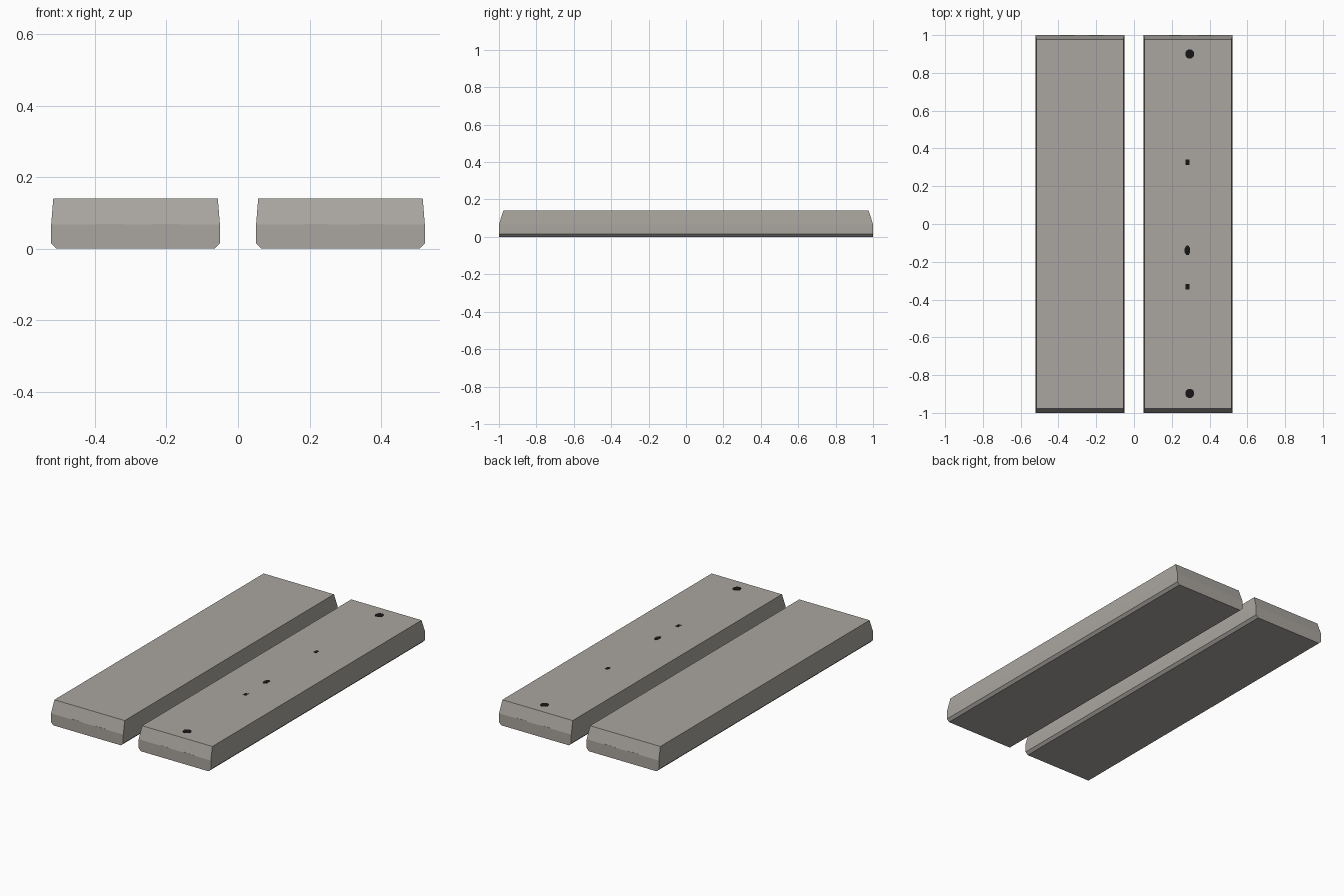
import bpy, bmesh, math

if "Cube" in bpy.data.objects:
    bpy.data.objects.remove(bpy.data.objects["Cube"])

def material(name, rgb):
    m = bpy.data.materials.new(name)
    m.diffuse_color = (*rgb, 1)
    m.use_nodes = True
    m.node_tree.nodes["Principled BSDF"].inputs["Base Color"].default_value = m.diffuse_color
    return m

concrete = material("warm grey concrete", (0.40, 0.378, 0.348))
dark = material("near black", (0.008, 0.008, 0.008))

def finish(name, bm, mat):
    bmesh.ops.recalc_face_normals(bm, faces=bm.faces)
    me = bpy.data.meshes.new(name)
    bm.to_mesh(me)
    bm.free()
    me.materials.append(mat)
    ob = bpy.data.objects.new(name, me)
    bpy.context.collection.objects.link(ob)
    return ob

# Slab: stacked rectangular rings (z, half width, half length)
LEVELS = [(0, 0.221, 1), (0.015, 0.236, 1), (0.067, 0.236, 1), (0.14, 0.23, 0.977)]

def slab(name, cx):
    bm = bmesh.new()
    rings = []
    for z, w, l in LEVELS:
        rings.append([bm.verts.new((cx + sx * w, sy * l, z))
                      for sx, sy in ((-1, -1), (1, -1), (1, 1), (-1, 1))])
    bm.faces.new(rings[0][::-1])
    bm.faces.new(rings[-1])
    for a, b in zip(rings, rings[1:]):
        for i in range(4):
            j = (i + 1) % 4
            bm.faces.new((a[i], a[j], b[j], b[i]))
    return finish(name, bm, concrete)

CX = 0.2865
slab("left_slab", -CX)
slab("right_slab", CX)

# Thin dark fittings let into the top of the right slab
def fitting(name, x, y, rx, ry, sides):
    bm = bmesh.new()
    bmesh.ops.create_cone(bm, cap_ends=True, segments=sides, radius1=1, radius2=1, depth=1)
    k = 1 / math.cos(math.pi / 4) if sides == 4 else 1
    for v in bm.verts:
        a = math.atan2(v.co.y, v.co.x) + math.pi / sides
        v.co = (x + rx * k * math.cos(a), y + ry * k * math.sin(a), 0.1395 + v.co.z * 0.002)
    finish(name, bm, dark)

for y in (-0.897, 0.9):
    fitting("round_fitting", 0.295, y, 0.024, 0.025, 12)
for y in (-0.333, 0.327):
    fitting("small_fitting", 0.283, y, 0.01, 0.015, 4)
fitting("middle_fitting", 0.283, -0.14, 0.016, 0.027, 8)

# Slim raised ribs on the end seams
def rib(name, cx, cy, w, l):
    bm = bmesh.new()
    bmesh.ops.create_cube(bm, size=1)
    for v in bm.verts:
        v.co = (cx + v.co.x * w, cy + v.co.y * l, 0.0675 + v.co.z * 0.004)
    finish(name, bm, concrete)

for sy in (-1, 1):
    for x, w in ((-0.355, 0.075), (-0.2, 0.075), (0.218, 0.065), (0.375, 0.065)):
        rib("end_rib", x, sy * 0.9985, w, 0.003)
